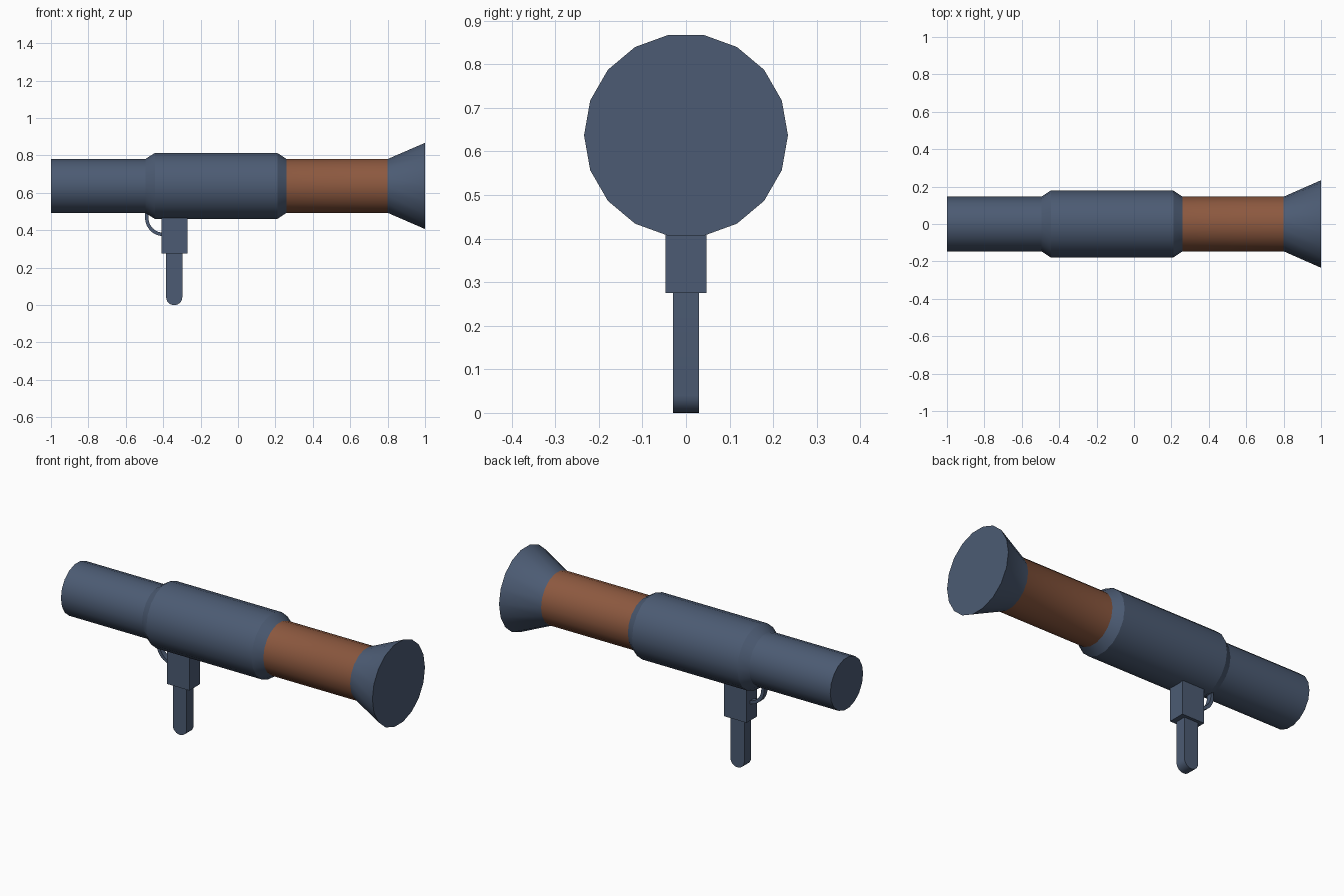
import bpy, bmesh, math
from mathutils import Vector

if "Cube" in bpy.data.objects:
    bpy.data.objects.remove(bpy.data.objects["Cube"])

AXIS_Z, SIDES = 0.637, 18


def material(name, rgb):
    m = bpy.data.materials.new(name)
    m.diffuse_color = (*rgb, 1)
    m.use_nodes = True
    m.node_tree.nodes["Principled BSDF"].inputs["Base Color"].default_value = m.diffuse_color
    return m


steel = material("blue_steel", (0.072, 0.105, 0.172))
wood = material("brown_wood", (0.26, 0.097, 0.049))


def finish(name, bm, mats, angle=None):
    bmesh.ops.recalc_face_normals(bm, faces=bm.faces)
    me = bpy.data.meshes.new(name)
    bm.to_mesh(me)
    bm.free()
    for m in mats:
        me.materials.append(m)
    ob = bpy.data.objects.new(name, me)
    bpy.context.collection.objects.link(ob)
    if angle:
        bpy.ops.object.select_all(action='DESELECT')
        ob.select_set(True)
        bpy.context.view_layer.objects.active = ob
        bpy.ops.object.shade_smooth_by_angle(angle=math.radians(angle))
    return ob


def extrude_outline(name, pts, half_y, angle=None):
    """Extrude an x-z outline symmetrically along y."""
    bm = bmesh.new()
    face = bm.faces.new([bm.verts.new((x, -half_y, z)) for x, z in pts])
    geom = bmesh.ops.extrude_face_region(bm, geom=[face])["geom"]
    bmesh.ops.translate(bm, vec=Vector((0, 2 * half_y, 0)),
                        verts=[v for v in geom if isinstance(v, bmesh.types.BMVert)])
    return finish(name, bm, [steel], angle)


def arc(cx, cz, rx, rz, a0, a1, n):
    return [(cx + rx * math.cos(math.radians(a0 + (a1 - a0) * i / n)),
             cz + rz * math.sin(math.radians(a0 + (a1 - a0) * i / n))) for i in range(n + 1)]


# Launch tube: lathed profile with a wooden sleeve and flared end
profile = [(-1, .146), (-.495, .146), (-.445, .179), (.21, .179),
           (.26, .146), (.80, .146), (1, .234)]
bm = bmesh.new()
rings = [[bm.verts.new((x, r * math.cos(2 * math.pi * i / SIDES),
                        AXIS_Z + r * math.sin(2 * math.pi * i / SIDES)))
          for i in range(SIDES)] for x, r in profile]
for k, (a, b) in enumerate(zip(rings, rings[1:])):
    for i in range(SIDES):
        j = (i + 1) % SIDES
        f = bm.faces.new((a[i], a[j], b[j], b[i]))
        f.material_index = int(k == 4)
bm.faces.new(rings[0])
bm.faces.new(rings[-1])
finish("launch_tube", bm, [steel, wood], 30)

# Trigger housing
extrude_outline("trigger_housing",
                [(-.41, .275), (-.27, .275), (-.27, .50), (-.41, .50)], .047)

# Grip with rounded foot
extrude_outline("grip", [(-.384, .30)] + arc(-.341, .040, .043, .040, 180, 360, 12) + [(-.298, .30)],
                .03, 40)

# Curved trigger guard
extrude_outline("trigger_guard",
                [(-.497, .52)] + arc(-.40, .468, .097, .099, 180, 270, 10)
                + arc(-.40, .468, .079, .081, 270, 180, 10) + [(-.479, .52)], .015, 40)
